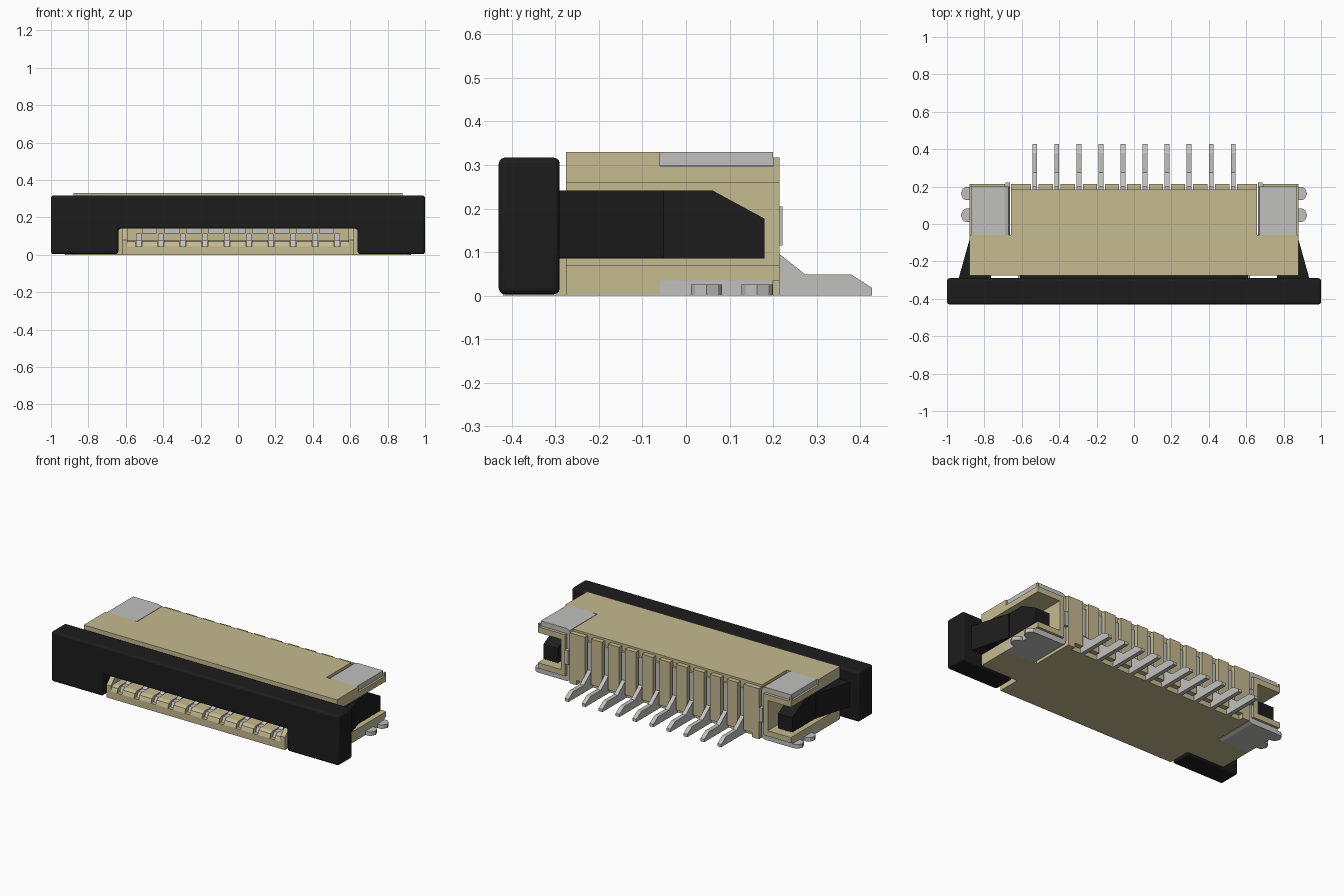
import bpy
import bmesh

cube = bpy.data.objects.get("Cube")
if cube:
    bpy.data.objects.remove(cube, do_unlink=True)


def material(name, colour):
    m = bpy.data.materials.new(name)
    m.use_nodes = True
    rgba = (*colour, 1)
    m.diffuse_color = rgba
    m.node_tree.nodes["Principled BSDF"].inputs["Base Color"].default_value = rgba
    return m


tan = material("tan plastic", (0.56, 0.49, 0.28))
black = material("black plastic", (0.012, 0.012, 0.012))
silver = material("silver metal", (0.53, 0.53, 0.52))


def prism(name, points, axis, start, end, mat, bevel=0, segments=3):
    """Extrude an outline along an axis; outline is (y,z), (x,z) or (x,y)."""
    bm = bmesh.new()
    rings = []
    for d in (start, end):
        ring = []
        for u, v in points:
            co = [u, v]
            co.insert(axis, d)
            ring.append(bm.verts.new(co))
        rings.append(ring)
        bm.faces.new(ring)
    for i in range(len(points)):
        j = (i + 1) % len(points)
        bm.faces.new((rings[0][i], rings[0][j], rings[1][j], rings[1][i]))
    bmesh.ops.recalc_face_normals(bm, faces=bm.faces)
    mesh = bpy.data.meshes.new(name)
    bm.to_mesh(mesh)
    bm.free()
    mesh.materials.append(mat)
    ob = bpy.data.objects.new(name, mesh)
    bpy.context.collection.objects.link(ob)
    if bevel:
        mod = ob.modifiers.new("Rounded edges", "BEVEL")
        mod.width = bevel
        mod.segments = segments
        mod.limit_method = "ANGLE"
        bpy.context.view_layer.objects.active = ob
        ob.select_set(True)
        bpy.ops.object.shade_smooth_by_angle()
        ob.select_set(False)
    return ob


def box(name, x, y, z, mat, bevel=0):
    outline = [(y[0], z[0]), (y[1], z[0]), (y[1], z[1]), (y[0], z[1])]
    return prism(name, outline, 0, x[0], x[1], mat, bevel)


def mirrored(points, side):
    return [(side * u, v) for u, v in points]


PITCH = 0.118
COUNT = 10
pins = [(i - (COUNT - 1) / 2) * PITCH for i in range(COUNT)]
gaps = [(i - COUNT / 2) * PITCH for i in range(COUNT + 1)]

# Housing centre: a block with an open cable slot at the front
prism("housing_core", [(-0.275, 0), (0.185, 0), (0.185, 0.317), (0.185, 0.33),
                       (-0.275, 0.33), (-0.275, 0.22), (-0.1, 0.22), (-0.1, 0.06),
                       (-0.275, 0.06)], 0, -0.62, 0.62, tan)

# Front lip with teeth between the contacts
prism("lip_base", [(-0.42, 0), (-0.27, 0), (-0.27, 0.045), (-0.42, 0.045)],
      0, -0.62, 0.62, tan)
for x in gaps:
    tooth = [(-0.42, 0.045), (-0.27, 0.045), (-0.27, 0.08), (-0.39, 0.08),
             (-0.41, 0.07)]
    prism("lip_tooth", tooth, 0, max(x - 0.042, -0.6), min(x + 0.042, 0.6), tan)

# Ribs on the back wall between the pins
for x in gaps:
    box("rear_rib", (x - 0.038, x + 0.038), (0.18, 0.215), (0.03, 0.317), tan)

# Solder pins, rear blades and front contacts
foot = [(0.17, 0), (0.427, 0), (0.427, 0.018), (0.38, 0.048), (0.275, 0.048),
        (0.215, 0.095), (0.2, 0.11), (0.2, 0.285), (0.17, 0.285)]
contact = [(-0.395, 0.045), (-0.1, 0.045), (-0.1, 0.08), (-0.22, 0.08),
           (-0.26, 0.115), (-0.29, 0.115), (-0.34, 0.075), (-0.38, 0.075)]
for x in pins:
    prism("solder_pin", foot, 0, x - 0.013, x + 0.013, silver)
    prism("front_contact", contact, 0, x - 0.014, x + 0.014, silver)

# Upper contact row inside the slot
for x in gaps[1:-1]:
    box("slot_tab", (x - 0.04, x + 0.04), (-0.28, -0.1), (0.115, 0.14), silver)

# Slider bar, notched above the cable slot
prism("slider_bar", [(-1, 0.003), (-0.64, 0.003), (-0.64, 0.14), (0.64, 0.14),
                     (0.64, 0.003), (1, 0.003), (1, 0.317), (-1, 0.317)],
      1, -0.43, -0.29, black, 0.014)
box("slider_tongue", (-0.61, 0.61), (-0.3, -0.11), (0.14, 0.22), black)

for s, word in ((1, "left"), (-1, "right")):
    # Side wall of the lip
    prism(word + "_lip_wall", [(-0.42, 0), (-0.27, 0), (-0.27, 0.14), (-0.36, 0.14),
                               (-0.42, 0.08)], 0, s * 0.59, s * 0.62, tan)

    # Channel-shaped end, thick in front and thinned where the clip sits
    front = [(0.61, 0), (0.88, 0), (0.88, 0.07), (0.72, 0.07), (0.72, 0.26),
             (0.88, 0.26), (0.88, 0.33), (0.61, 0.33)]
    prism(word + "_channel_front", mirrored(front, s), 1, -0.275, -0.06, tan)
    back = [(0.69, 0.035), (0.88, 0.035), (0.88, 0.07), (0.72, 0.07), (0.72, 0.26),
            (0.88, 0.26), (0.88, 0.296), (0.69, 0.296)]
    prism(word + "_channel_back", mirrored(back, s), 1, -0.06, 0.215, tan)
    box(word + "_inner_wall", (s * 0.61, s * 0.658), (-0.06, 0.215), (0, 0.317), tan)
    box(word + "_inner_cap", (s * 0.61, s * 0.658), (-0.06, 0.185), (0.317, 0.33), tan)
    box(word + "_rear_edge", (s * 0.87, s * 0.88), (0.2, 0.215), (0.296, 0.317), tan)

    # Metal hold-down clip wrapped around the channel
    clip = [(0.87, 0.298), (0.87, 0.33), (0.69, 0.33), (0.67, 0.322), (0.664, 0.3),
            (0.664, 0.03), (0.67, 0.008), (0.69, 0), (0.88, 0), (0.88, 0.036),
            (0.688, 0.036), (0.688, 0.298)]
    prism(word + "_clip", mirrored(clip, s), 1, -0.06, 0.2, silver)
    box(word + "_clip_tab", (s * 0.664, s * 0.688), (0.19, 0.222), (0.115, 0.205), silver)
    for y in (0.047, 0.163):
        lobe = [(0.87, y - 0.036), (0.9, y - 0.036), (0.915, y - 0.026),
                (0.926, y), (0.915, y + 0.026), (0.9, y + 0.036), (0.87, y + 0.036)]
        prism(word + "_clip_lobe", mirrored(lobe, s), 2, 0, 0.025, silver)

    # Slider arm with a sloped tip and an outward flare at its root
    arm = [(-0.3, 0.085), (0.18, 0.085), (0.18, 0.177), (0.06, 0.242), (-0.3, 0.242)]
    prism(word + "_slider_arm", arm, 0, s * 0.765, s * 0.865, black)
    flare = [(0.78, -0.3), (0.94, -0.3), (0.87, -0.05), (0.78, -0.05)]
    prism(word + "_arm_flare", mirrored(flare, s), 2, 0.086, 0.241, black)
